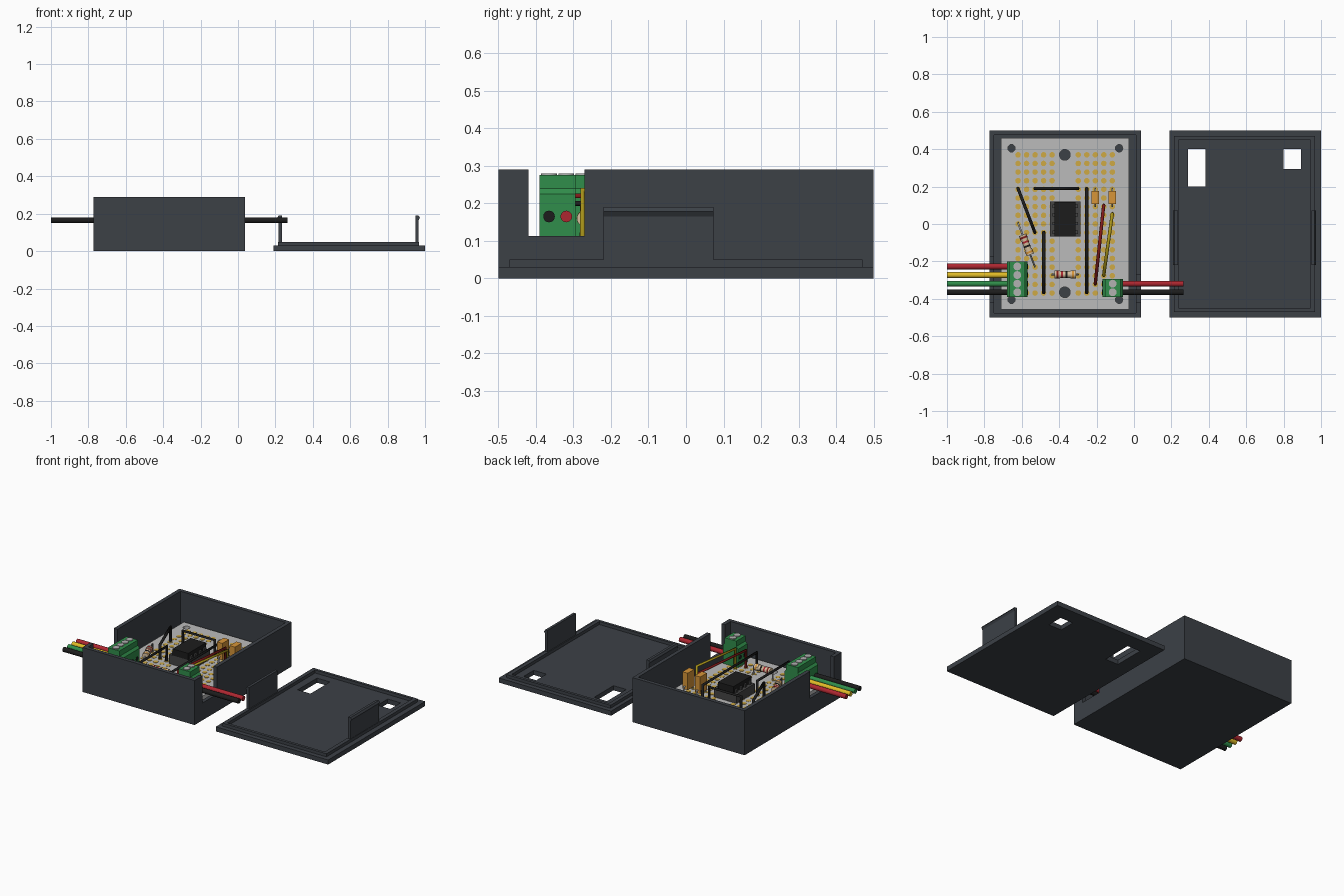
import bpy, bmesh
from math import radians, pi
from mathutils import Vector, Matrix

if "Cube" in bpy.data.objects:
    bpy.data.objects.remove(bpy.data.objects["Cube"])


def mat(name, r, g, b):
    m = bpy.data.materials.new(name)
    m.diffuse_color = (r, g, b, 1)
    m.use_nodes = True
    m.node_tree.nodes["Principled BSDF"].inputs["Base Color"].default_value = m.diffuse_color
    return m


CASE = mat("charcoal", 0.045, 0.052, 0.062)
BOARD = mat("board_grey", 0.5, 0.5, 0.5)
GOLD = mat("gold", 0.62, 0.4, 0.06)
BLACK = mat("black", 0.012, 0.012, 0.012)
SOCKET = mat("socket_grey", 0.06, 0.06, 0.06)
GREEN = mat("green", 0.03, 0.27, 0.07)
RED = mat("red", 0.42, 0.02, 0.03)
YELLOW = mat("yellow", 0.75, 0.5, 0.02)
OLIVE = mat("dark_yellow", 0.4, 0.3, 0.01)
DARKRED = mat("dark_red", 0.22, 0.01, 0.01)
ORANGE = mat("orange", 0.68, 0.3, 0.04)
TAN = mat("tan", 0.68, 0.52, 0.34)
METAL = mat("metal", 0.45, 0.45, 0.45)


def finish(bm, name, m):
    bmesh.ops.recalc_face_normals(bm, faces=bm.faces[:])
    me = bpy.data.meshes.new(name)
    bm.to_mesh(me)
    bm.free()
    ob = bpy.data.objects.new(name, me)
    bpy.context.collection.objects.link(ob)
    if m:
        me.materials.append(m)
    return ob


def box(name, x0, x1, y0, y1, z0, z1, m=None):
    bm = bmesh.new()
    T = Matrix.Translation(((x0 + x1) / 2, (y0 + y1) / 2, (z0 + z1) / 2))
    S = Matrix.Diagonal((x1 - x0, y1 - y0, z1 - z0, 1))
    bmesh.ops.create_cube(bm, size=1, matrix=T @ S)
    return finish(bm, name, m)


def rod(name, a, b, r, m=None, seg=20):
    a, b = Vector(a), Vector(b)
    bm = bmesh.new()
    rot = (b - a).to_track_quat('Z', 'Y').to_matrix().to_4x4()
    bmesh.ops.create_cone(bm, cap_ends=True, segments=seg, radius1=r, radius2=r,
                          depth=(b - a).length, matrix=Matrix.Translation((a + b) / 2) @ rot)
    ob = finish(bm, name, m)
    smooth(ob)
    return ob


def smooth(ob):
    bpy.ops.object.select_all(action='DESELECT')
    ob.select_set(True)
    bpy.context.view_layer.objects.active = ob
    bpy.ops.object.shade_smooth_by_angle(angle=radians(35))


def prism(name, pts, y0, y1, m):
    """xz profile extruded along y"""
    bm = bmesh.new()
    f = bm.faces.new([bm.verts.new((x, y0, z)) for x, z in pts])
    ext = bmesh.ops.extrude_face_region(bm, geom=[f])
    vs = [v for v in ext["geom"] if isinstance(v, bmesh.types.BMVert)]
    bmesh.ops.translate(bm, vec=(0, y1 - y0, 0), verts=vs)
    return finish(bm, name, m)


def cut(ob, cutters):
    bpy.context.view_layer.objects.active = ob
    for c in cutters:
        md = ob.modifiers.new("cut", 'BOOLEAN')
        md.operation, md.solver, md.object = 'DIFFERENCE', 'EXACT', c
        bpy.ops.object.modifier_apply(modifier=md.name)
        bpy.data.objects.remove(c)


TOP = 0.105   # board surface


def staple(name, a, b, h, r, m):
    cu = bpy.data.curves.new(name, 'CURVE')
    cu.dimensions = '3D'
    cu.bevel_depth, cu.bevel_resolution, cu.use_fill_caps = r, 2, True
    sp = cu.splines.new('POLY')
    sp.points.add(3)
    for p, (q, z) in zip(sp.points, ((a, TOP - .01), (a, h), (b, h), (b, TOP - .01))):
        p.co = (q[0], q[1], z, 1)
    cu.materials.append(m)
    ob = bpy.data.objects.new(name, cu)
    bpy.context.collection.objects.link(ob)


# Open case with cable notches
case = box("case_body", -.773, .037, -.5, .5, 0, .29, CASE)
cut(case, [box("c", -.748, .012, -.475, .475, .03, .4),
           box("c", -.1, .1, -.42, -.27, .113, .4),
           box("c", -.85, -.7, -.42, -.175, .113, .4)])

# Lid with rim, windows and snap clips
lid = box("lid_plate", .19, 1, -.5, .5, 0, .03, CASE)
rim = box("lid_rim", .215, .967, -.47, .47, .03, .05, CASE)
cut(rim, [box("c", .24, .942, -.452, .452, 0, .1)])
cut(lid, [box("c", .29, .383, .2, .4, -.1, .1), box("c", .8, .892, .295, .4, -.1, .1)])
clip = [(.217, .05), (.234, .05), (.234, .19), (.217, .19), (.209, .178), (.217, .165)]
prism("lid_clip_left", clip, -.22, .073, CASE)
prism("lid_clip_right", [(1.182 - x, z) for x, z in clip], -.22, .073, CASE)

# Perforated board on posts
board = box("circuit_board", -.712, -.027, -.457, .46, TOP - .03, TOP, BOARD)
holes = [(x, y, .02) for x in (-.655, -.08) for y in (-.405, .405)]
holes += [(-.37, .37, .029), (-.37, -.365, .029)]
for x, y, r in holes:
    rod("board_post", (x, y, .03), (x, y, TOP - .03), r + .012, CASE)
cut(board, [rod("c", (x, y, 0), (x, y, .3), r) for x, y, r in holes])

# Solder pads
bm = bmesh.new()
for i in range(17):
    for x0 in (-.62, -.298):
        for k in range(5):
            p = (x0 + .0455 * k, .37 - .0462 * i, TOP)
            bmesh.ops.create_cone(bm, cap_ends=True, segments=12, radius1=.015, radius2=.015,
                                  depth=.004, matrix=Matrix.Translation(p))
finish(bm, "solder_pads", GOLD)

# Chip in its socket
box("chip_socket", -.45, -.287, -.067, .12, TOP, .165, SOCKET)
box("chip", -.425, -.312, -.067, .118, .165, .208, BLACK)
for s in (-1, 1):
    for k in range(4):
        x, y = -.3685 + s * .062, .095 - .0462 * k
        box("chip_pin", x - .006, x + .006, y - .009, y + .009, .165, .185, SOCKET)

# Jumper wires
for a, b, h, m in [((-.62, .19), (-.53, -.045), .2, BLACK),
                   ((-.53, .19), (-.3, .19), .2, BLACK),
                   ((-.483, -.045), (-.483, -.367), .2, BLACK),
                   ((-.253, .19), (-.253, -.367), .2, BLACK),
                   ((-.162, .1), (-.207, -.32), .22, DARKRED),
                   ((-.116, .055), (-.162, -.275), .235, OLIVE)]:
    staple("jumper_wire", a, b, h, .009, m)

# Resistors with colour bands
for a, b in (((-.62, .005), (-.53, -.228)), ((-.438, -.27), (-.298, -.27))):
    staple("resistor_lead", a, b, .16, .005, METAL)
    A, B = Vector((*a, .16)), Vector((*b, .16))
    c, d = (A + B) / 2, (B - A).normalized()
    rod("resistor_body", c - d * .055, c + d * .055, .018, TAN)
    for s in (-1, 1):
        rod("resistor_end", c + d * s * .028, c + d * s * .057, .021, TAN)
    for t, m in ((-.042, DARKRED), (-.016, RED), (.008, BLACK), (.042, ORANGE)):
        rod("resistor_band", c + d * (t - .005), c + d * (t + .005),
            .0215 if abs(t) > .03 else .0187, m)

# Capacitors
for x in (-.207, -.116):
    staple("capacitor_lead", (x, .187), (x, .095), .15, .005, METAL)
    box("capacitor", x - .019, x + .019, .107, .176, .13, .24, ORANGE)


# Screw terminals and cables; side = direction the cables leave
def terminal(name, xc, y0, y1, side, xend, cables):
    pts = [(-.055, TOP), (.055, TOP), (.055, .225), (.042, .24), (.042, .275), (-.042, .275),
           (-.042, .24), (-.055, .225)]
    prism(name + "_terminal", [(xc + x, z) for x, z in pts], y0, y1, GREEN)
    for y, m in cables:
        rod(name + "_screw", (xc, y, .26), (xc, y, .28), .021, METAL)
        rod(name + "_cable", (xc + side * .04, y, .165), (xend, y, .165), .0155, m)
        rod(name + "_rear_port", (xc - side * .05, y, .165), (xc - side * .056, y, .165), .014, BLACK)


terminal("sensor", -.624, -.39, -.2, -1, -1,
         [(-.227, RED), (-.273, YELLOW), (-.319, GREEN), (-.365, BLACK)])
terminal("power", -.114, -.39, -.295, 1, .265, [(-.319, RED), (-.365, BLACK)])
